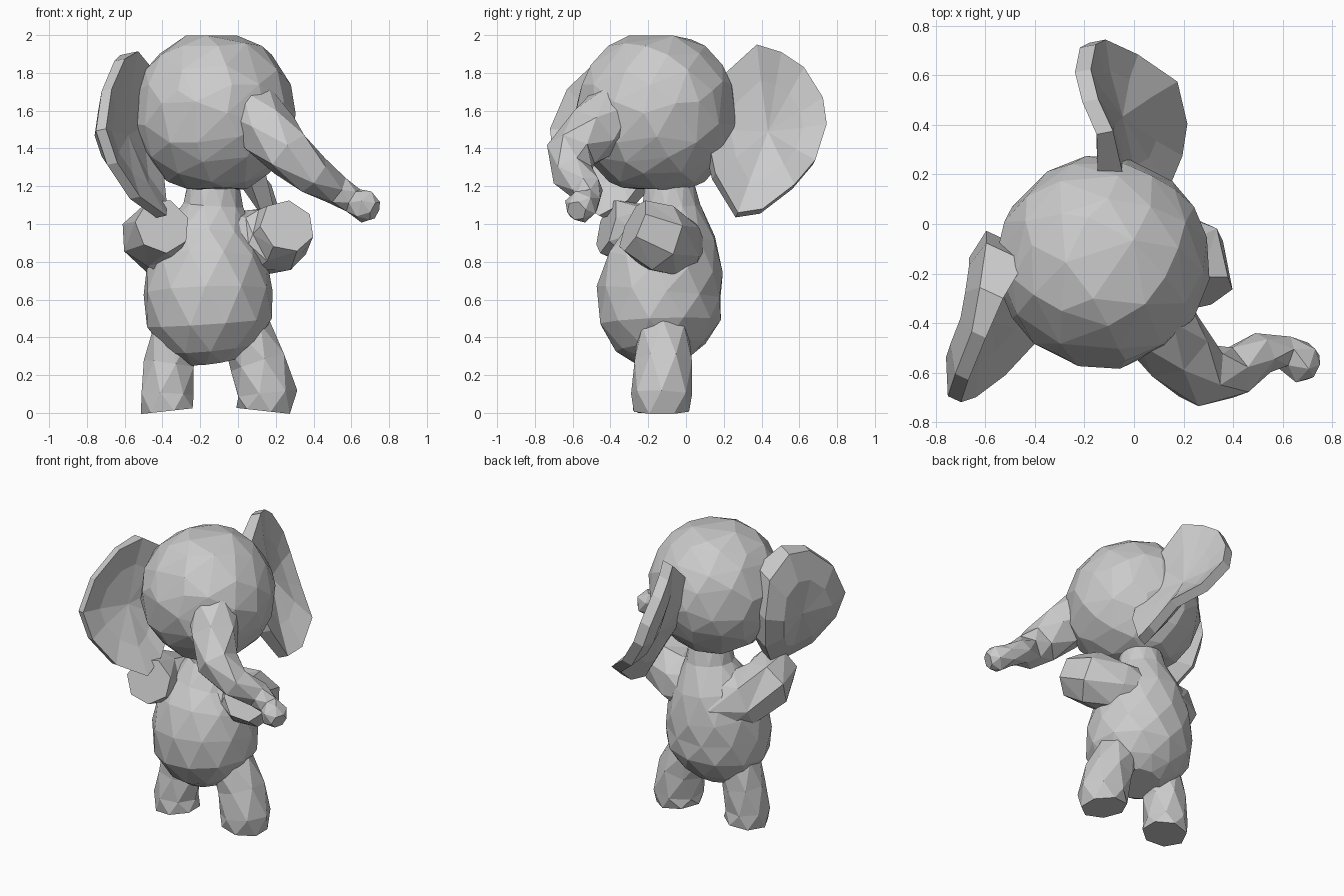
import bpy, bmesh, math
from mathutils import Vector

cube = bpy.data.objects.get("Cube")
if cube:
    bpy.data.objects.remove(cube, do_unlink=True)

grey = bpy.data.materials.new("plain_grey")
grey.use_nodes = True
GREY = (0.6, 0.6, 0.6, 1)
grey.diffuse_color = GREY
grey.node_tree.nodes["Principled BSDF"].inputs["Base Color"].default_value = GREY

HEAD = Vector((-0.125, -0.155, 1.585))


def finish(name, bm):
    """Triangulate into flat facets and store as an object."""
    bmesh.ops.recalc_face_normals(bm, faces=bm.faces)
    bmesh.ops.triangulate(bm, faces=bm.faces)
    mesh = bpy.data.meshes.new(name)
    bm.to_mesh(mesh)
    bm.free()
    mesh.materials.append(grey)
    ob = bpy.data.objects.new(name, mesh)
    bpy.context.collection.objects.link(ob)
    return ob


def bridge(bm, a, b):
    for i in range(len(a)):
        j = (i + 1) % len(a)
        bm.faces.new((a[i], a[j], b[j], b[i]))


def tube(name, path, sides, twist=0.0, flat=1.0):
    """Capped tube through (x, y, z, radius) points, rings square to the path."""
    bm = bmesh.new()
    pts = [Vector(p[:3]) for p in path]
    rings = []
    for i, p in enumerate(pts):
        way = pts[min(i + 1, len(pts) - 1)] - pts[max(i - 1, 0)]
        side = way.cross(Vector((0, 1, 0))).normalized()
        other = way.normalized().cross(side)
        ring = []
        for k in range(sides):
            a = math.tau * (k + twist + 0.5 * (i % 2)) / sides
            ring.append(bm.verts.new(p + path[i][3] * (side * math.cos(a) + other * math.sin(a) * flat)))
        if rings:
            bridge(bm, rings[-1], ring)
        rings.append(ring)
    bm.faces.new(rings[0])
    bm.faces.new(rings[-1])
    return finish(name, bm)


def ear(name, rim, edge, root, hollow, bulge):
    """Cupped ear: hollow front, bulging back, rim thickening towards the head."""
    bm = bmesh.new()
    rim = [Vector(p) for p in rim]
    mid = sum(rim, Vector()) / len(rim)
    back = sum(((a - mid).cross(b - mid) for a, b in zip(rim, rim[1:] + rim[:1])), Vector()).normalized()
    if back.y - back.x < 0:
        back = -back
    near = [max(0, min(1, 1 - ((p - HEAD).length - 0.35) / 0.3)) for p in rim]
    thick = [edge + (root - edge) * n for n in near]
    front = [p - back * edge * 0.4 for p in rim]
    rear = [p + back * t for p, t in zip(front, thick)]
    edges = []
    for sheet, depth in ((front, hollow), (rear, bulge)):
        tip = mid + back * depth
        outer = [bm.verts.new(p) for p in sheet]
        inner = [bm.verts.new(tip.lerp(p, 0.6) + back * depth * 0.35) for p in sheet]
        centre = bm.verts.new(tip)
        bridge(bm, outer, inner)
        for i in range(len(inner)):
            bm.faces.new((inner[i], inner[(i + 1) % len(inner)], centre))
        edges.append(outer)
    bridge(bm, *edges)
    return finish(name, bm)


# Head: faceted ball, flattened on top and under the chin
bm = bmesh.new()
bmesh.ops.create_icosphere(bm, subdivisions=3, radius=0.43)
for v in bm.verts:
    v.co.z = max(-0.405, min(0.415, v.co.z * 1.02))
    v.co += HEAD
head = finish("head", bm)
dec = head.modifiers.new("facets", 'DECIMATE')
dec.ratio = 0.5

# Pear-shaped body rising into the neck
tube("body", [(-0.13, -0.12, 0.28, 0.15), (-0.14, -0.13, 0.35, 0.25), (-0.15, -0.14, 0.48, 0.335),
              (-0.16, -0.14, 0.64, 0.345), (-0.16, -0.11, 0.8, 0.32), (-0.15, -0.08, 0.95, 0.25),
              (-0.13, -0.08, 1.1, 0.16), (-0.13, -0.09, 1.25, 0.13)], 11, 0.2, 0.97)

# Legs with blunt feet
tube("left_leg", [(0.04, -0.12, 0.43, 0.14), (0.11, -0.12, 0.27, 0.155),
                  (0.15, -0.13, 0.1, 0.165), (0.14, -0.13, 0.01, 0.15)], 7)
tube("right_leg", [(-0.33, -0.13, 0.44, 0.13), (-0.36, -0.13, 0.26, 0.14),
                   (-0.38, -0.14, 0.1, 0.145), (-0.37, -0.14, 0.01, 0.145)], 7)

# Arms growing out of the shoulders, raised forward to flat pads
tube("left_arm", [(-0.08, -0.09, 0.87, 0.2), (0.09, -0.09, 0.9, 0.18),
                  (0.22, -0.15, 0.93, 0.185), (0.26, -0.28, 0.99, 0.15)], 7, 0.25)
tube("right_arm", [(-0.22, -0.06, 0.83, 0.22), (-0.37, -0.11, 0.89, 0.19),
                   (-0.45, -0.24, 0.94, 0.175), (-0.4, -0.42, 0.99, 0.15)], 7, 0.25)

# Trunk sweeping down and out to the side
tube("trunk", [(0.06, -0.36, 1.61, 0.165), (0.17, -0.5, 1.48, 0.155), (0.27, -0.61, 1.37, 0.135),
               (0.4, -0.6, 1.26, 0.11), (0.52, -0.52, 1.18, 0.085), (0.61, -0.52, 1.125, 0.07),
               (0.68, -0.56, 1.09, 0.09), (0.725, -0.58, 1.07, 0.055)], 6, 0.3)

# Ears: one swept back, one swept forward
ear("left_ear", [(-0.06, 0.15, 1.74), (-0.11, 0.37, 1.94), (-0.17, 0.5, 1.9), (-0.2, 0.62, 1.82),
                 (-0.18, 0.72, 1.66), (-0.14, 0.74, 1.52), (-0.01, 0.68, 1.33), (0.15, 0.57, 1.2),
                 (0.19, 0.4, 1.07), (0.17, 0.27, 1.05), (0.12, 0.15, 1.26), (0.02, 0.1, 1.5)],
    0.07, 0.12, 0.03, 0.08)
ear("right_ear", [(-0.46, -0.14, 1.8), (-0.55, -0.29, 1.91), (-0.62, -0.45, 1.87), (-0.69, -0.62, 1.71),
                  (-0.72, -0.71, 1.5), (-0.66, -0.69, 1.32), (-0.54, -0.6, 1.14), (-0.4, -0.45, 1.04),
                  (-0.4, -0.3, 1.12), (-0.42, -0.15, 1.32), (-0.44, -0.1, 1.55)],
    0.06, 0.2, 0.05, 0.14)
